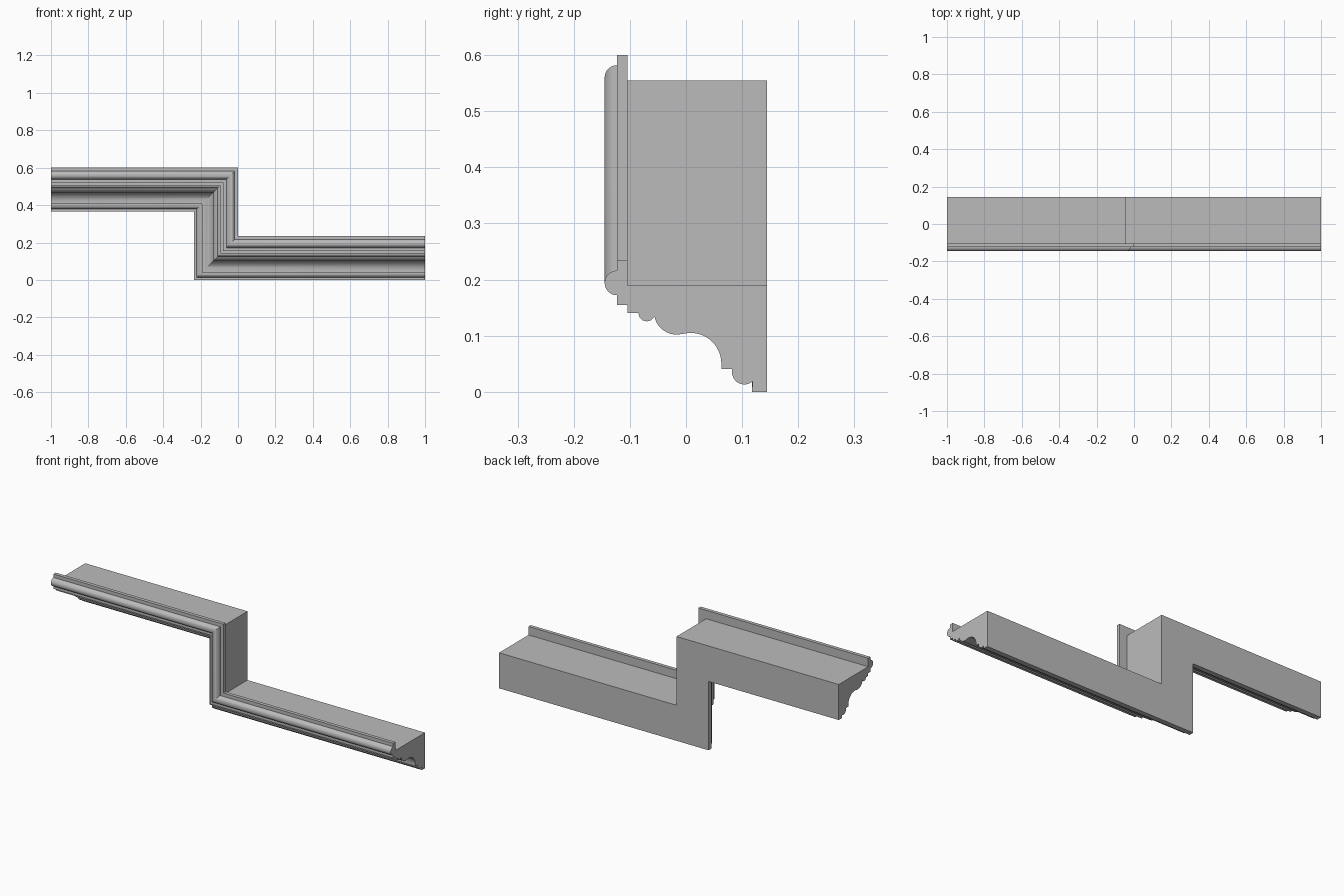
import bpy
import bmesh
from math import cos, sin, radians

cube = bpy.data.objects.get("Cube")
if cube:
    bpy.data.objects.remove(cube, do_unlink=True)

HEIGHT = 0.234   # height of the moulding section
STEP = 0.366     # rise between the two runs


def arc(cy, cz, r, start, end, n):
    """Points along a circular arc, angles in degrees."""
    angles = [radians(start + (end - start) * i / n) for i in range(n + 1)]
    return [(cy + r * cos(a), cz + r * sin(a)) for a in angles]


# Moulding section as (y, height), from the back bottom edge round to the back top
profile = [(0.144, 0), (0.118, 0)]
profile += arc(0.104, 0.035, 0.022, -50, -180, 12)        # foot bead
profile += [(0.082, 0.041), (0.063, 0.041)]
profile += arc(0.008, 0.05, 0.055, 0, 92, 14)             # cove
profile += arc(-0.017, 0.142, 0.04, -82, -167, 12)        # ogee lobe
profile += arc(-0.070, 0.140, 0.0145, -28, -180, 10)      # small bead
profile += [(-0.104, 0.140), (-0.104, 0.155), (-0.123, 0.155)]
profile += arc(-0.123, 0.194, 0.022, -90, -270, 18)       # bullnose
profile += [(-0.123, HEIGHT), (-0.104, HEIGHT), (-0.104, 0.189), (0.144, 0.189)]

# Stations along the path: the two square ends and the two mitred corners
stations = [
    lambda h: (-1, STEP + h),
    lambda h: (h - HEIGHT, STEP + h),
    lambda h: (h - HEIGHT, h),
    lambda h: (1, h),
]

# Sweep the section along the stepped path
bm = bmesh.new()
rings = []
for station in stations:
    ring = []
    for y, h in profile:
        x, z = station(h)
        ring.append(bm.verts.new((x, y, z)))
    rings.append(ring)
for a, b in zip(rings, rings[1:]):
    for i in range(len(profile)):
        j = (i + 1) % len(profile)
        bm.faces.new((a[i], a[j], b[j], b[i]))
bm.faces.new(rings[0])
bm.faces.new(rings[-1][::-1])
bmesh.ops.recalc_face_normals(bm, faces=bm.faces)

mesh = bpy.data.meshes.new("stepped_moulding")
bm.to_mesh(mesh)
bm.free()
moulding = bpy.data.objects.new("stepped_moulding", mesh)
bpy.context.collection.objects.link(moulding)

# Plain grey finish
grey = bpy.data.materials.new("plain_grey")
grey.use_nodes = True
color = (0.5, 0.5, 0.5, 1)
grey.diffuse_color = color
grey.node_tree.nodes["Principled BSDF"].inputs["Base Color"].default_value = color
mesh.materials.append(grey)

# Smooth curves, crisp fillets
bpy.ops.object.select_all(action='DESELECT')
moulding.select_set(True)
bpy.context.view_layer.objects.active = moulding
bpy.ops.object.shade_smooth_by_angle(angle=radians(30))
